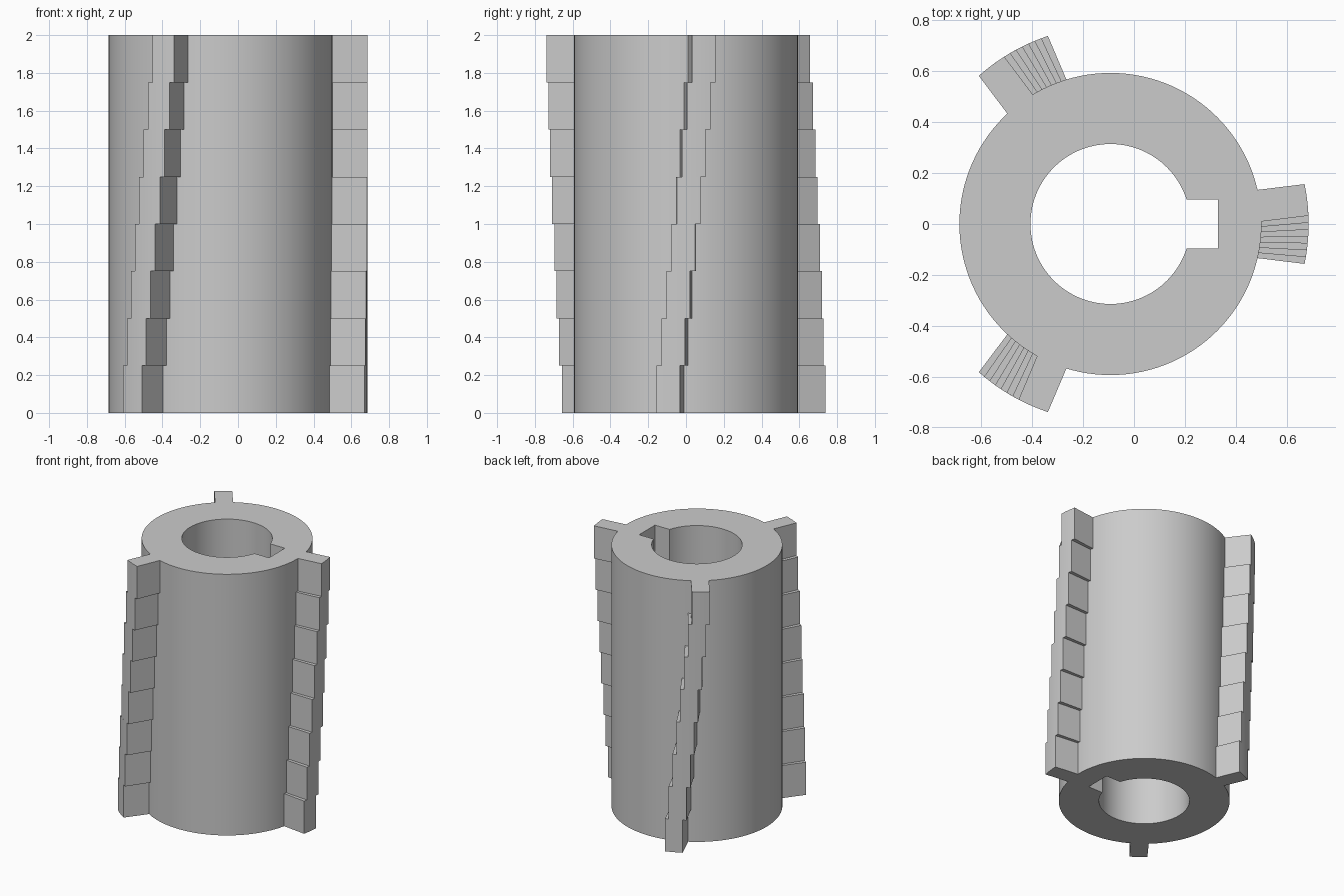
import bpy, bmesh
from math import sin, cos, asin, atan2, radians, pi, sqrt

if "Cube" in bpy.data.objects:
    bpy.data.objects.remove(bpy.data.objects["Cube"])

HEIGHT, CENTRE_X = 2.0, -0.0925
BODY_R, BORE_R, TOOTH_R = 0.593, 0.314, 0.778
KEY_HALF, KEY_DEPTH = 0.096, 0.4225
TOOTH_HALF, STEPS, TWIST = 0.0625, 8, radians(7)

steel = bpy.data.materials.new("grey steel")
steel.use_nodes = True
grey = (0.6, 0.6, 0.6, 1)
steel.diffuse_color = grey
steel.node_tree.nodes["Principled BSDF"].inputs["Base Color"].default_value = grey


def finish(bm, name):
    bmesh.ops.recalc_face_normals(bm, faces=bm.faces)
    mesh = bpy.data.meshes.new(name)
    bm.to_mesh(mesh)
    bm.free()
    mesh.materials.append(steel)
    obj = bpy.data.objects.new(name, mesh)
    bpy.context.collection.objects.link(obj)
    obj.location.x = CENTRE_X
    bpy.ops.object.select_all(action="DESELECT")
    obj.select_set(True)
    bpy.context.view_layer.objects.active = obj
    bpy.ops.object.shade_smooth_by_angle(angle=radians(30))


def spread(a, b, n):
    return [a + (b - a) * i / n for i in range(n + 1)]


def extrude_up(bm, faces, height):
    out = bmesh.ops.extrude_face_region(bm, geom=faces, use_keep_orig=True)
    verts = [v for v in out["geom"] if isinstance(v, bmesh.types.BMVert)]
    bmesh.ops.translate(bm, verts=verts, vec=(0, 0, height))


# Hollow body: a ring of quads whose inner edge follows the bore and keyway
corner = atan2(KEY_HALF, KEY_DEPTH)
mouth = asin(KEY_HALF / BORE_R)
ring = [(a, KEY_DEPTH / cos(a)) for a in spread(-corner, corner, 8)]
ring += [(a, BORE_R) for a in spread(mouth, 2 * pi - mouth, 108)]
bm = bmesh.new()
inner = [bm.verts.new((r * cos(a), r * sin(a), 0)) for a, r in ring]
outer = [bm.verts.new((BODY_R * cos(a), BODY_R * sin(a), 0)) for a, r in ring]
faces = [bm.faces.new((inner[i - 1], outer[i - 1], outer[i], inner[i]))
         for i in range(len(ring))]
extrude_up(bm, faces, HEIGHT)
finish(bm, "cutter_body")

# Cutting teeth: parallel-sided blocks with rounded tips, stepped round the body
step_h = HEIGHT / STEPS
tip = [(sqrt(TOOTH_R ** 2 - y * y), y) for y in spread(-TOOTH_HALF, TOOTH_HALF, 4)]
root_r = BODY_R - 0.002
root = [(sqrt(root_r ** 2 - y * y), y) for y in spread(TOOTH_HALF, -TOOTH_HALF, 4)]
for label, base in (("left", 0), ("back", 120), ("front", 240)):
    bm = bmesh.new()
    for k in range(STEPS):
        a = radians(base) - TWIST + 2 * TWIST * k / (STEPS - 1)
        verts = [bm.verts.new((x * cos(a) - y * sin(a), x * sin(a) + y * cos(a), k * step_h))
                 for x, y in tip + root]
        extrude_up(bm, [bm.faces.new(verts)], step_h)
    finish(bm, label + "_stepped_teeth")
